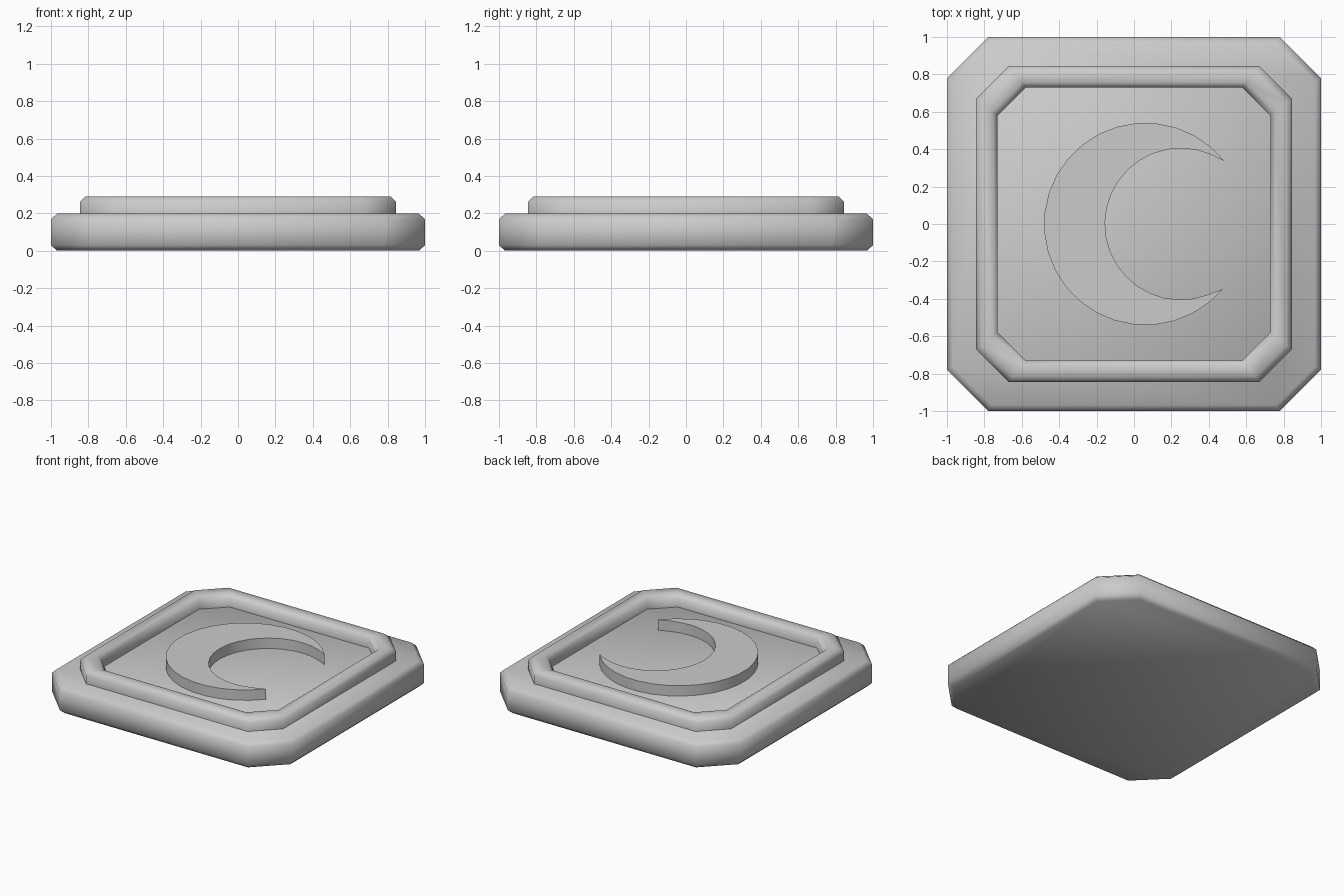
import bpy, bmesh, math

if "Cube" in bpy.data.objects:
    bpy.data.objects.remove(bpy.data.objects["Cube"])

SMOOTH = math.radians(50)


def octagon(half, cut, z):
    """Square of half-width `half` with its corners cut off, at height z."""
    a, b = half, half - cut
    return [(a, -b, z), (a, b, z), (b, a, z), (-b, a, z),
            (-a, b, z), (-a, -b, z), (-b, -a, z), (b, -a, z)]


def make_object(name, bm, angle):
    bmesh.ops.recalc_face_normals(bm, faces=bm.faces)
    mesh = bpy.data.meshes.new(name)
    bm.to_mesh(mesh)
    bm.free()
    obj = bpy.data.objects.new(name, mesh)
    bpy.context.collection.objects.link(obj)
    bpy.ops.object.select_all(action='DESELECT')
    obj.select_set(True)
    bpy.context.view_layer.objects.active = obj
    bpy.ops.object.shade_smooth_by_angle(angle=angle)
    return obj


def loft(name, profile, closed):
    """Sweep a (half, cut, z) profile round the octagon; cap ends if not closed."""
    bm = bmesh.new()
    rings = [[bm.verts.new(p) for p in octagon(*row)] for row in profile]
    pairs = list(zip(rings, rings[1:]))
    if closed:
        pairs.append((rings[-1], rings[0]))
    else:
        bm.faces.new(rings[0])
        bm.faces.new(rings[-1])
    for r0, r1 in pairs:
        for i in range(8):
            j = (i + 1) % 8
            bm.faces.new((r0[i], r0[j], r1[j], r1[i]))
    return make_object(name, bm, SMOOTH)


# Base slab with bevelled top and bottom edges
loft("base_slab", [(0.968, 0.207, 0.0), (1.0, 0.22, 0.03),
                   (1.0, 0.22, 0.168), (0.968, 0.207, 0.198)], False)

# Raised rim around the panel
loft("raised_rim", [(0.845, 0.175, 0.196), (0.845, 0.175, 0.262),
                    (0.817, 0.167, 0.29), (0.757, 0.158, 0.29),
                    (0.729, 0.15, 0.262), (0.729, 0.15, 0.196)], True)


# Crescent emblem: outer arc out, inner arc back
def arc(cx, r, start, end, n):
    angles = [math.radians(start + (end - start) * i / n) for i in range(n + 1)]
    return [(cx + r * math.cos(a), r * math.sin(a)) for a in angles]


outline = arc(0.06, 0.541, 38.2, 320, 25) + arc(0.25, 0.405, 302.4, 55.2, 22)[1:-1]
bm = bmesh.new()
base = bm.faces.new([bm.verts.new((x, y, 0.196)) for x, y in outline])
top = bmesh.ops.extrude_face_region(bm, geom=[base], use_keep_orig=True)
bmesh.ops.translate(bm, vec=(0, 0, 0.08),
                    verts=[g for g in top["geom"] if isinstance(g, bmesh.types.BMVert)])
make_object("crescent", bm, math.radians(30))
